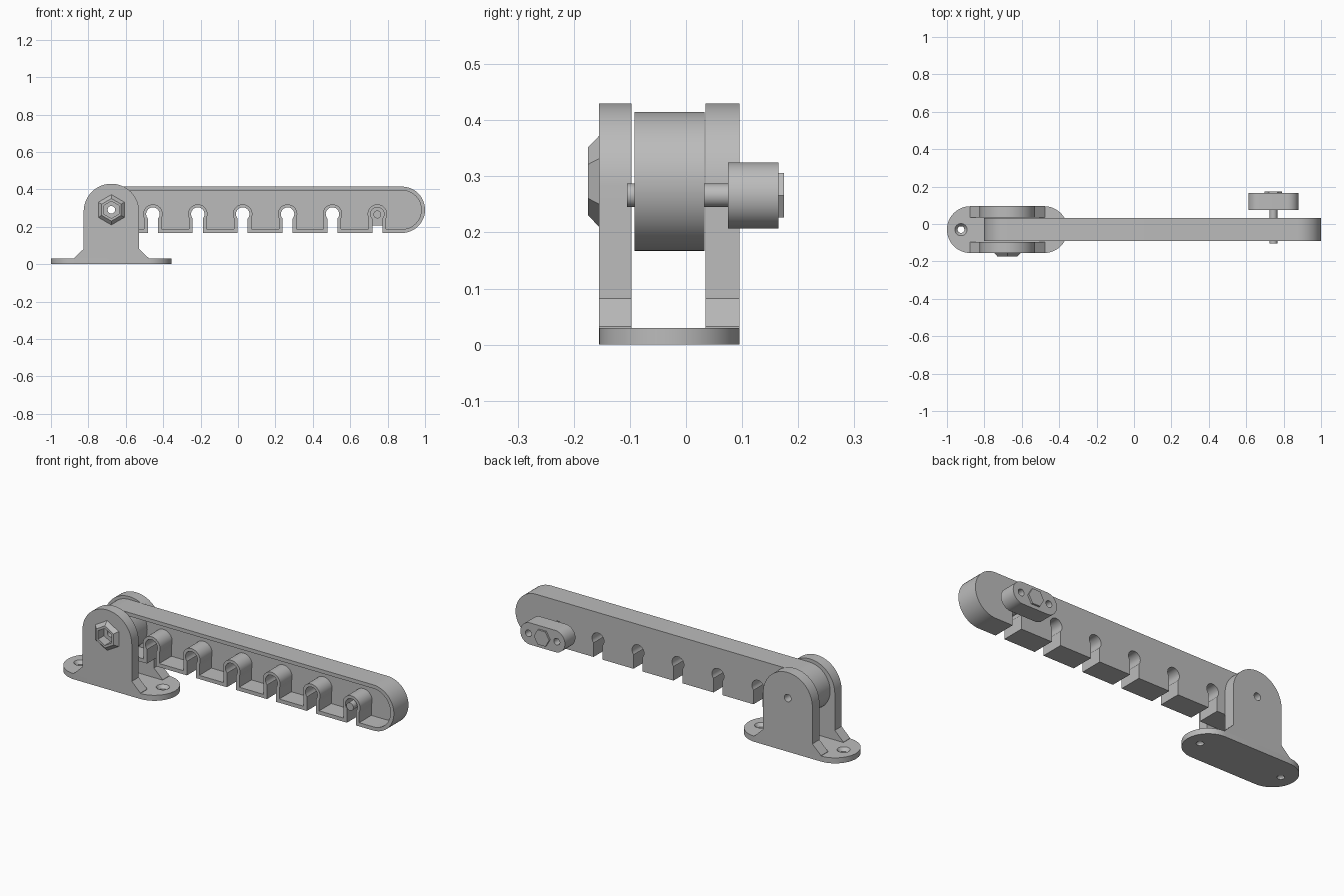
import bpy, bmesh
from math import pi, cos, sin, acos

cube = bpy.data.objects.get("Cube")
if cube:
    bpy.data.objects.remove(cube)

grey = bpy.data.materials.new("plain_grey")
grey.use_nodes = True
colour = (0.5, 0.5, 0.5, 1)
grey.diffuse_color = colour
grey.node_tree.nodes["Principled BSDF"].inputs["Base Color"].default_value = colour


def arc(cx, cz, r, a0, a1, n=24):
    steps = [a0 + (a1 - a0) * i / n for i in range(n + 1)]
    return [(cx + r * cos(a), cz + r * sin(a)) for a in steps]


def circle(cx, cz, r, n=48, turn=0):
    return arc(cx, cz, r, turn, turn + 2 * pi, n)[:-1]


def stadium(x0, x1, cz, r):
    return arc(x1, cz, r, -pi / 2, pi / 2) + arc(x0, cz, r, pi / 2, 3 * pi / 2)


def keyhole(cx, cz, r, half, bottom):
    # Round top with a straight neck running down
    dip = acos(half / r)
    return [(cx + half, bottom)] + arc(cx, cz, r, -dip, pi + dip) + [(cx - half, bottom)]


def prism(name, near, d0, d1, far=None, flat=False):
    # Loft an outline along y, or along z when flat
    far = far or near
    place = (lambda p, d: (p[0], p[1], d)) if flat else (lambda p, d: (p[0], d, p[1]))
    bm = bmesh.new()
    a = [bm.verts.new(place(p, d0)) for p in near]
    b = [bm.verts.new(place(p, d1)) for p in far]
    bm.faces.new(a)
    bm.faces.new(b)
    for i in range(len(a)):
        j = (i + 1) % len(a)
        bm.faces.new((a[i], a[j], b[j], b[i]))
    bmesh.ops.recalc_face_normals(bm, faces=bm.faces)
    mesh = bpy.data.meshes.new(name)
    bm.to_mesh(mesh)
    bm.free()
    mesh.materials.append(grey)
    ob = bpy.data.objects.new(name, mesh)
    bpy.context.collection.objects.link(ob)
    return ob


def select(ob):
    bpy.ops.object.select_all(action='DESELECT')
    ob.select_set(True)
    bpy.context.view_layer.objects.active = ob


def cut(ob, *cutters):
    for cutter in cutters:
        select(ob)
        mod = ob.modifiers.new("cut", 'BOOLEAN')
        mod.operation = 'DIFFERENCE'
        mod.solver = 'EXACT'
        mod.object = cutter
        bpy.ops.object.modifier_apply(modifier=mod.name)
        bpy.data.objects.remove(cutter)


PX, PZ = -0.677, 0.291      # pivot
MID = -0.03                 # centre line of the bracket
parts = []

# Mounting foot with countersunk screw holes
foot = prism("foot_plate", stadium(-0.875, -0.48, MID, 0.125), 0, 0.03, flat=True)
for x in (-0.925, -0.43):
    cut(foot,
        prism("hole", circle(x, MID, 0.018), -0.1, 0.1, flat=True),
        prism("sink", circle(x, MID, 0.018), 0.012, 0.034, circle(x, MID, 0.036), True))
parts.append(foot)

# Two upright cheeks with flared feet
cheek_outline = ([(PX + 0.2, 0.028), (PX + 0.2, 0.032), (PX + 0.148, 0.082)]
                 + arc(PX, 0.282, 0.148, 0, pi, 40)
                 + [(PX - 0.148, 0.082), (PX - 0.2, 0.032), (PX - 0.2, 0.028)])
for name, y0, y1 in (("front_cheek", -0.155, -0.097), ("back_cheek", 0.035, 0.095)):
    cheek = prism(name, cheek_outline, y0, y1)
    cut(cheek, prism("bore", circle(PX, PZ, 0.02), -0.5, 0.5))
    parts.append(cheek)

# Hexagonal nut socket on the front cheek
socket = prism("nut_socket", circle(PX, PZ, 0.06, 6, pi / 2), -0.175, -0.154,
               circle(PX, PZ, 0.082, 6, pi / 2))
hexagon = circle(PX, PZ, 0.046, 6, pi / 2)
cut(socket, prism("nut_trap", hexagon, -0.3, -0.1))
cut(parts[1], prism("nut_trap", hexagon, -0.3, -0.125))
parts.append(socket)

# Arm: hollow at the front, with keyhole notches and a solid pivot end
slots = [-0.455 + 0.24 * i for i in range(6)]
pocket = prism("pocket", stadium(PX, 0.876, PZ, 0.104), -0.2, 0.012)
cut(pocket, prism("pivot_boss", circle(PX, PZ, 0.124, 64), -0.3, 0.1))
for x in slots:
    cut(pocket, prism("notch_wall", keyhole(x, 0.268, 0.052, 0.047, 0.1), -0.3, 0.1))
arm = prism("arm", stadium(PX, 0.876, PZ, 0.124), -0.092, 0.033)
cut(arm, pocket, prism("bore", circle(PX, PZ, 0.02), -0.5, 0.5))
for x in slots:
    cut(arm, prism("notch", keyhole(x, 0.268, 0.036, 0.027, 0.1), -0.4, 0.4))
parts.append(arm)

# Locking pin with its grip and nut
KX, KZ = slots[-1], 0.266
parts.append(prism("locking_pin", circle(KX, KZ, 0.021, 32), -0.105, 0.08))
grip = prism("pin_grip", stadium(KX - 0.075, KX + 0.075, KZ, 0.059), 0.075, 0.165)
for side in (-1, 1):
    cut(grip, prism("grip_hole", circle(KX + side * 0.085, KZ, 0.018, 32), 0, 0.3))
parts.append(grip)
parts.append(prism("pin_nut", circle(KX, KZ, 0.046, 6), 0.164, 0.175))

for ob in parts:
    select(ob)
    bpy.ops.object.shade_smooth_by_angle(angle=0.5)
